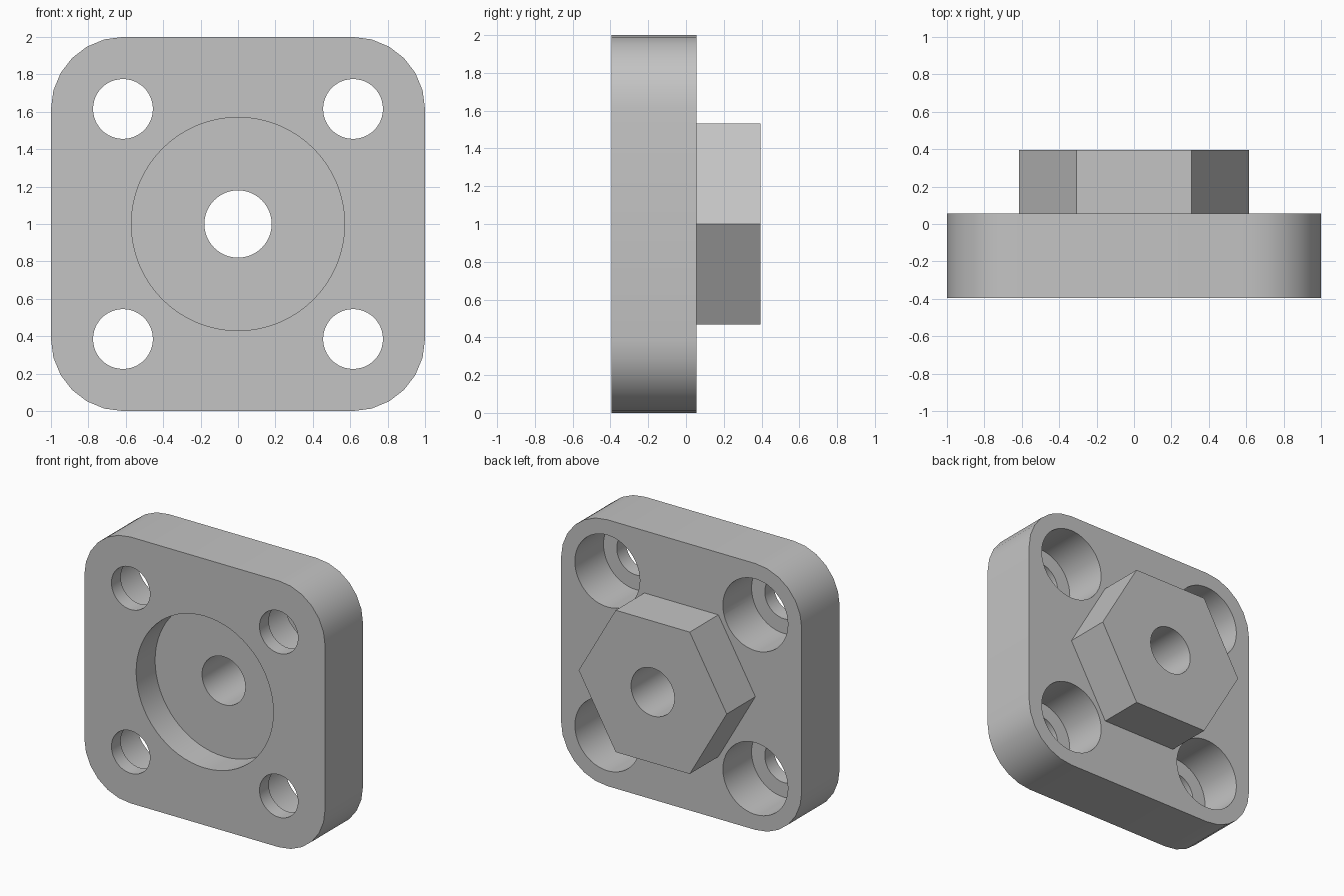
import bpy
import bmesh
from math import cos, sin, pi, radians
from mathutils import Matrix

if "Cube" in bpy.data.objects:
    bpy.data.objects.remove(bpy.data.objects["Cube"], do_unlink=True)

FRONT, BACK, BOSS_END = -0.395, 0.055, 0.395
CORNER_R = 0.385
HOLE_POS = 1 - CORNER_R

grey = bpy.data.materials.new("plain grey")
grey.use_nodes = True
colour = (0.55, 0.55, 0.55, 1)
grey.diffuse_color = colour
grey.node_tree.nodes["Principled BSDF"].inputs["Base Color"].default_value = colour


def prism(name, outline, y0, y1):
    """Solid with an (x, z) outline, running from y0 to y1."""
    bm = bmesh.new()
    face = bm.faces.new([bm.verts.new((x, y0, z)) for x, z in outline])
    grown = bmesh.ops.extrude_face_region(bm, geom=[face])["geom"]
    moved = [v for v in grown if isinstance(v, bmesh.types.BMVert)]
    bmesh.ops.translate(bm, verts=moved, vec=(0, y1 - y0, 0))
    bmesh.ops.recalc_face_normals(bm, faces=bm.faces)
    mesh = bpy.data.meshes.new(name)
    bm.to_mesh(mesh)
    bm.free()
    mesh.materials.append(grey)
    obj = bpy.data.objects.new(name, mesh)
    bpy.context.collection.objects.link(obj)
    return obj


def ring(x, z, radius, sides):
    return [(x + radius * cos(2 * pi * i / sides), z + radius * sin(2 * pi * i / sides))
            for i in range(sides)]


def combine(target, tool, operation):
    """Apply a boolean and discard the tool."""
    mod = target.modifiers.new(operation.lower(), "BOOLEAN")
    mod.operation, mod.solver, mod.object = operation, "EXACT", tool
    bpy.context.view_layer.objects.active = target
    bpy.ops.object.modifier_apply(modifier=mod.name)
    bpy.data.objects.remove(tool, do_unlink=True)


# Square plate with rounded corners
outline = []
for corner, (sx, sz) in enumerate([(1, 1), (-1, 1), (-1, -1), (1, -1)]):
    for step in range(7):
        a = (corner + step / 6) * pi / 2
        outline.append((sx * HOLE_POS + CORNER_R * cos(a),
                        1 + sz * HOLE_POS + CORNER_R * sin(a)))
plate = prism("flange_plate", outline, FRONT, BACK)

# Hexagonal boss on the back
combine(plate, prism("hex_boss", ring(0, 1, 0.615, 6), 0, BOSS_END), "UNION")

# Shallow round recess in the front and a bore through the middle
combine(plate, prism("recess_cutter", ring(0, 1, 0.57, 64), FRONT - 0.1, -0.17), "DIFFERENCE")
combine(plate, prism("bore_cutter", ring(0, 1, 0.18, 48), -0.6, 0.6), "DIFFERENCE")

# Four bolt holes, counterbored from the back
for sx in (-1, 1):
    for sz in (-1, 1):
        x, z = sx * HOLE_POS, 1 + sz * HOLE_POS
        combine(plate, prism("bolt_cutter", ring(x, z, 0.16, 48), -0.6, 0.6), "DIFFERENCE")
        combine(plate, prism("counterbore_cutter", ring(x, z, 0.27, 48), -0.285, 0.6), "DIFFERENCE")

# Smooth round walls, crisp edges
bpy.ops.object.select_all(action="DESELECT")
plate.select_set(True)
bpy.context.view_layer.objects.active = plate
bpy.ops.object.shade_smooth_by_angle(angle=radians(30))
